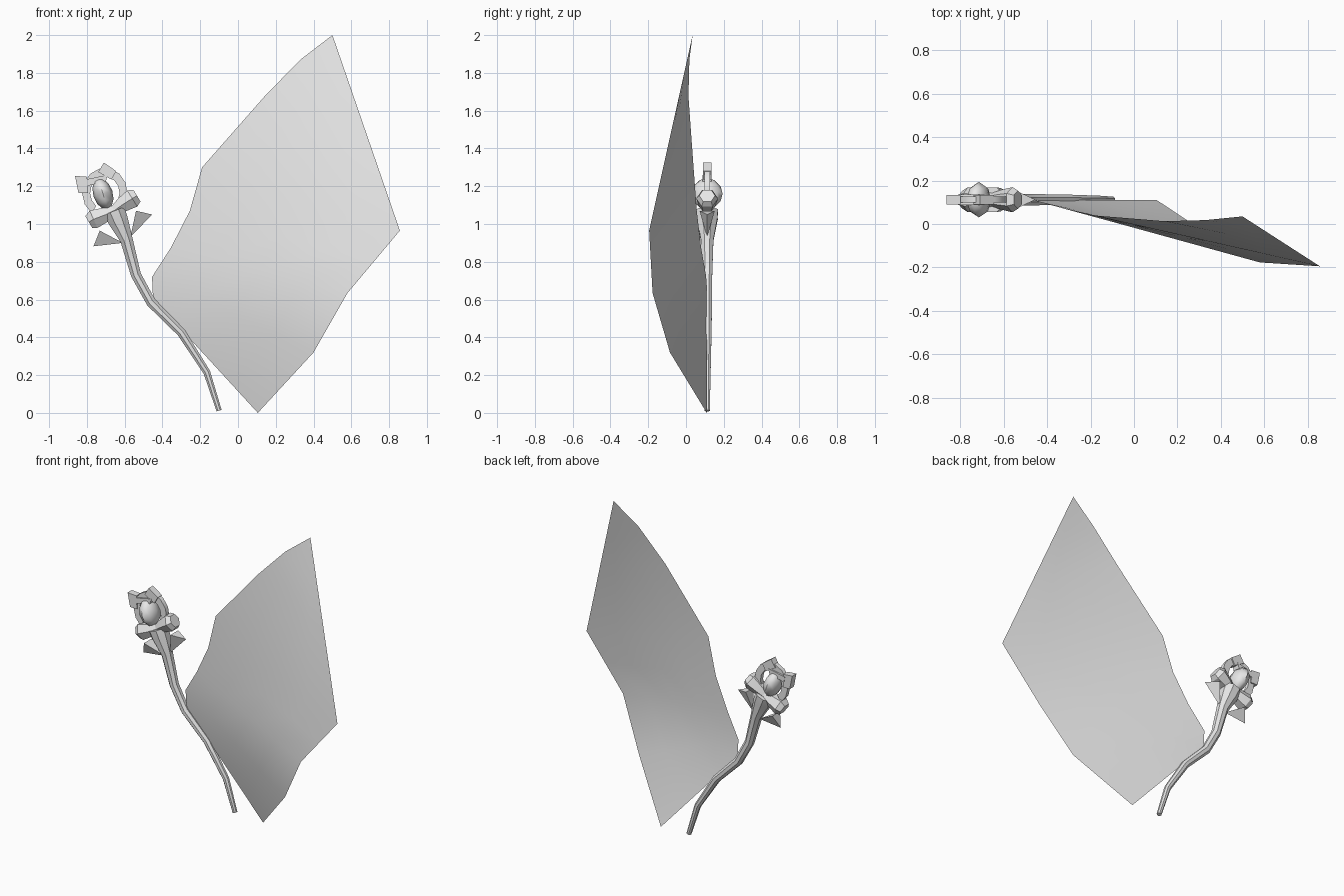
import bpy, bmesh, math
from mathutils import Vector, Matrix

if "Cube" in bpy.data.objects:
    bpy.data.objects.remove(bpy.data.objects["Cube"])

grey = bpy.data.materials.new("plain_grey")
grey.diffuse_color = (0.8, 0.8, 0.8, 1)
grey.use_nodes = True
grey.node_tree.nodes["Principled BSDF"].inputs["Base Color"].default_value = grey.diffuse_color
Y = 0.112  # depth of the staff


def finish(name, bm, angle=40):
    bmesh.ops.recalc_face_normals(bm, faces=bm.faces)
    me = bpy.data.meshes.new(name)
    bm.to_mesh(me)
    bm.free()
    me.materials.append(grey)
    ob = bpy.data.objects.new(name, me)
    bpy.context.collection.objects.link(ob)
    bpy.ops.object.select_all(action='DESELECT')
    ob.select_set(True)
    bpy.context.view_layer.objects.active = ob
    bpy.ops.object.shade_smooth_by_angle(angle=math.radians(angle))
    return ob


def tube(name, path, sides=8, depth=1.0, angle=40):
    """Capped tube along (x, z, radius) points in the staff plane."""
    bm = bmesh.new()
    pts = [Vector((x, Y, z)) for x, z, r in path]
    rings = []
    for i, p in enumerate(pts):
        t = (pts[min(i + 1, len(pts) - 1)] - pts[max(i - 1, 0)]).normalized()
        side, r = Vector((t.z, 0, -t.x)), path[i][2]
        rings.append([bm.verts.new(p + r * (math.cos(a) * side + depth * math.sin(a) * Vector((0, 1, 0))))
                      for a in (2 * math.pi * (k + 0.5) / sides for k in range(sides))])
    for a, b in zip(rings, rings[1:]):
        for k in range(sides):
            j = (k + 1) % sides
            bm.faces.new((a[k], a[j], b[j], b[k]))
    bm.faces.new(rings[0])
    bm.faces.new(rings[-1])
    return finish(name, bm, angle)


def plate(name, outline, half):
    """Flat piece cut from an (x, z) outline, with thickness along y."""
    bm = bmesh.new()
    a = [bm.verts.new((x, Y - half, z)) for x, z in outline]
    b = [bm.verts.new((x, Y + half, z)) for x, z in outline]
    bm.faces.new(a)
    bm.faces.new(b)
    for k in range(len(a)):
        j = (k + 1) % len(a)
        bm.faces.new((a[k], a[j], b[j], b[k]))
    return finish(name, bm, 30)


# Bent staff with a flared neck
tube("staff", [(-0.10, 0.012, 0.015), (-0.165, 0.215, 0.02), (-0.30, 0.425, 0.025),
               (-0.46, 0.585, 0.028), (-0.54, 0.73, 0.029), (-0.59, 0.915, 0.036),
               (-0.635, 1.02, 0.058), (-0.655, 1.07, 0.062)])

# Flared knobs on both sides of the neck
tube("left_knob", [(-0.64, 1.08, 0.025), (-0.70, 1.05, 0.045), (-0.765, 1.025, 0.058),
                   (-0.79, 1.01, 0.042)], 6, angle=25)
tube("right_knob", [(-0.67, 1.06, 0.025), (-0.615, 1.10, 0.045), (-0.56, 1.135, 0.058),
                    (-0.535, 1.15, 0.042)], 6, angle=25)

# Gem held in the head
bm = bmesh.new()
bmesh.ops.create_uvsphere(bm, u_segments=8, v_segments=6, radius=1)
bm.transform(Matrix.Translation((-0.715, Y, 1.16)) @ Matrix.Rotation(math.radians(-18), 4, 'Y')
             @ Matrix.Diagonal((0.052, 0.082, 0.085, 1)))
finish("gem", bm, 60)

# Open ring curving over the gem
bm = bmesh.new()
rows = []
for i in range(11):
    a = math.radians(-28 + 262 * i / 10)
    rows.append([bm.verts.new((-0.705 + r * math.cos(a), Y + y, 1.165 + 1.1 * r * math.sin(a)))
                 for r, y in ((0.078, -0.014), (0.12, -0.014), (0.12, 0.014), (0.078, 0.014))])
for a, b in zip(rows, rows[1:]):
    for k in range(4):
        j = (k + 1) % 4
        bm.faces.new((a[k], a[j], b[j], b[k]))
bm.faces.new(rows[0])
bm.faces.new(rows[-1])
finish("head_ring", bm, 40)

# Blocks set on the ring
plate("left_block", [(-0.863, 1.255), (-0.80, 1.25), (-0.795, 1.165), (-0.845, 1.165)], 0.022)
plate("top_block", [(-0.71, 1.325), (-0.645, 1.28), (-0.67, 1.235), (-0.74, 1.275)], 0.022)
plate("inner_bar", [(-0.81, 1.235), (-0.69, 1.26), (-0.70, 1.225), (-0.805, 1.20)], 0.024)

# Thorns: point at the staff, wide triangular outer end
for name, tip, low, high in (("left_thorn", (-0.61, 0.90), (-0.765, 0.882), (-0.732, 0.965)),
                             ("right_thorn", (-0.57, 0.93), (-0.455, 1.05), (-0.54, 1.07))):
    bm = bmesh.new()
    t = bm.verts.new((tip[0], Y, tip[1]))
    o = bm.verts.new((low[0], Y, low[1]))
    s = [bm.verts.new((high[0], Y + d, high[1])) for d in (-0.04, 0.04)]
    for f in ((t, o, s[0]), (t, s[1], o), (t, s[0], s[1]), (o, s[1], s[0])):
        bm.faces.new(f)
    finish(name, bm, 20)

# Large curved sheet, ruled between its two long edges
left = [Vector(p) for p in ((-0.45, 0.11, 0.605), (-0.455, 0.107, 0.72), (-0.355, 0.08, 0.875),
                            (-0.255, 0.057, 1.07), (-0.19, 0.04, 1.30), (0.14, 0.013, 1.675),
                            (0.33, 0.018, 1.87), (0.50, 0.035, 2.0))]
p0, p1, p2, p3 = (Vector(p) for p in ((0.105, 0.11, 0.0), (0.40, -0.085, 0.32),
                                      (0.58, -0.177, 0.635), (0.857, -0.195, 0.965)))
top = left[-1]
right = [p0, p1, p2, p2.lerp(p3, 0.5), p3, p3.lerp(top, 0.4), p3.lerp(top, 0.75), top]
bm = bmesh.new()
N = 4
grid = [[bm.verts.new(a.lerp(b, i / N)) for i in range(N + 1)] for a, b in zip(left, right)]
for a, b in zip(grid, grid[1:]):
    for i in range(N):
        bm.faces.new((a[i], a[i + 1], b[i + 1], b[i]))
bmesh.ops.remove_doubles(bm, verts=bm.verts, dist=0.0005)
finish("sheet", bm, 60)
